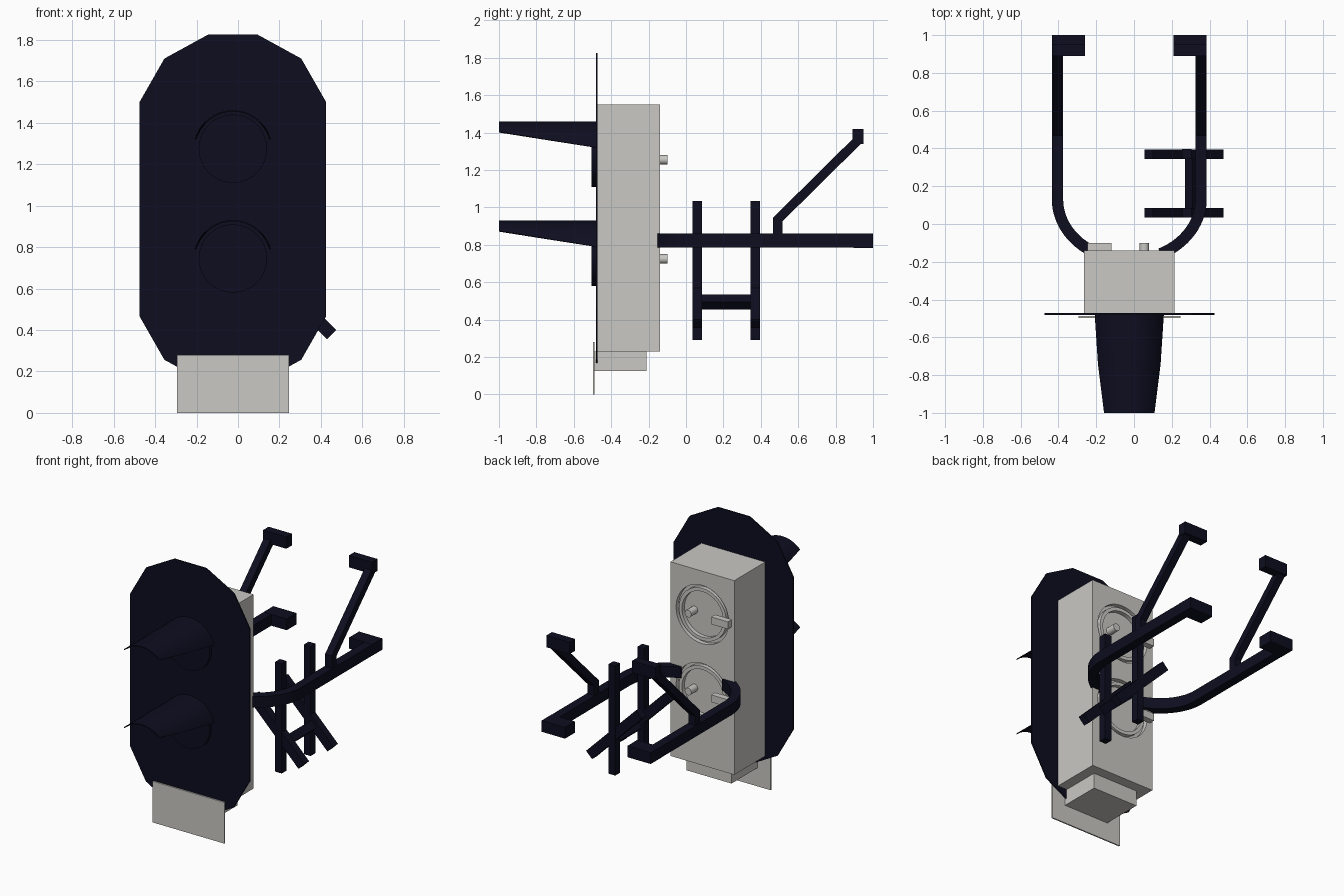
import bpy, bmesh, math
from mathutils import Vector

if "Cube" in bpy.data.objects:
    bpy.data.objects.remove(bpy.data.objects["Cube"])

CX = -0.025          # symmetry plane of the signal head


def material(name, rgb):
    m = bpy.data.materials.new(name)
    m.diffuse_color = (*rgb, 1)
    m.use_nodes = True
    m.node_tree.nodes["Principled BSDF"].inputs["Base Color"].default_value = m.diffuse_color
    return m


NAVY = material("dark navy", (0.004, 0.004, 0.014))
GREY = material("light grey", (0.59, 0.58, 0.55))


def finish(name, bm, mat, smooth=False):
    bmesh.ops.recalc_face_normals(bm, faces=bm.faces)
    me = bpy.data.meshes.new(name)
    bm.to_mesh(me)
    bm.free()
    me.materials.append(mat)
    if smooth:
        for p in me.polygons:
            p.use_smooth = True
        me.set_sharp_from_angle(angle=math.radians(35))
    ob = bpy.data.objects.new(name, me)
    bpy.context.collection.objects.link(ob)
    return ob


def prism(name, pts, axis, lo, hi, mat, smooth=False):
    """Extrude a 2D outline along an axis (outline uses the other two axes in order)."""
    def place(p, d):
        c = list(p)
        c.insert(axis, d)
        return c
    bm = bmesh.new()
    face = bm.faces.new([bm.verts.new(place(p, lo)) for p in pts])
    ext = bmesh.ops.extrude_face_region(bm, geom=[face])
    move = Vector((0, 0, 0))
    move[axis] = hi - lo
    bmesh.ops.translate(bm, vec=move,
                        verts=[v for v in ext["geom"] if isinstance(v, bmesh.types.BMVert)])
    return finish(name, bm, mat, smooth)


def box(name, x, y, z, mat):
    return prism(name, [(x[0], y[0]), (x[1], y[0]), (x[1], y[1]), (x[0], y[1])], 2, z[0], z[1], mat)


def disc(name, x, z, r, y0, y1, mat, n=32):
    pts = [(x + r * math.cos(2 * math.pi * i / n), z + r * math.sin(2 * math.pi * i / n))
           for i in range(n)]
    return prism(name, pts, 1, y0, y1, mat, True)


def ring(name, x, z, r_out, r_in, y0, y1, mat, n=40):
    bm = bmesh.new()
    loops = []
    for i in range(n):
        a = 2 * math.pi * i / n
        loops.append([bm.verts.new((x + r * math.cos(a), y, z + r * math.sin(a)))
                      for r, y in ((r_out, y0), (r_out, y1), (r_in, y1), (r_in, y0))])
    for i in range(n):
        a, b = loops[i], loops[(i + 1) % n]
        for k in range(4):
            bm.faces.new((a[k], a[(k + 1) % 4], b[(k + 1) % 4], b[k]))
    return finish(name, bm, mat, True)


def visor(name, zc, r=0.19, n=20, t=0.006):
    """Tube section cut off by a plane that rises towards the front."""
    bm = bmesh.new()
    rows = []
    for y, zlow in ((-0.475, zc + 0.05), (-0.74, zc + 0.0925), (-1.0, zc + 0.135)):
        amax = math.acos((zlow - zc) / r)
        angles = [amax * (2 * i / n - 1) for i in range(n + 1)]
        rows.append([[bm.verts.new((CX + q * math.sin(a), y, zc + q * math.cos(a))) for a in angles]
                     for q in (r, r - t)])
    for a, b in zip(rows, rows[1:]):
        for s in (0, 1):
            for i in range(n):
                bm.faces.new((a[s][i], a[s][i + 1], b[s][i + 1], b[s][i]))
        for i in (0, n):
            bm.faces.new((a[0][i], a[1][i], b[1][i], b[0][i]))
    for row in (rows[0], rows[-1]):
        for i in range(n):
            bm.faces.new((row[0][i], row[0][i + 1], row[1][i + 1], row[1][i]))
    return finish(name, bm, NAVY, True)


# Backboard with chamfered corners
quarter = [(0.45, 0.517), (0.33, 0.727), (0.12, 0.842)]
corner = quarter + [(-x, z) for x, z in reversed(quarter)]
outline = [(CX + x, 0.983 + z) for x, z in corner] + [(CX - x, 0.983 - z) for x, z in corner]
prism("backboard", outline, 1, -0.482, -0.472, NAVY)

# Housing, base box and number plate
housing = box("housing", (-0.265, 0.215), (-0.473, -0.14), (0.23, 1.55), GREY)
box("base_box", (-0.195, 0.145), (-0.488, -0.21), (0.125, 0.231), GREY)
box("lower_plate", (-0.295, 0.245), (-0.497, -0.488), (0, 0.28), GREY)

# Lamps on the front, round service hatches on the back
for label, zc in (("upper", 1.27), ("lower", 0.74)):
    visor(label + "_visor", zc)
    disc(label + "_lens", CX, zc + 0.005, 0.165, -0.505, -0.475, NAVY)
    zh = zc - 0.015
    cutter = disc(label + "_hatch_cutter", CX, zh, 0.198, -0.17, -0.1, GREY, 40)
    cutter.hide_render = True
    cutter.hide_viewport = True
    mod = housing.modifiers.new(label + "_hatch", "BOOLEAN")
    mod.operation = "DIFFERENCE"
    mod.solver = "EXACT"
    mod.object = cutter
    ring(label + "_hatch_ring", CX, zh, 0.178, 0.155, -0.171, -0.142, GREY)
    disc(label + "_hatch_knob", 0.055, zh, 0.025, -0.171, -0.10, GREY, 16)
    box(label + "_hatch_latch", (-0.245, -0.12), (-0.141, -0.10), (zh - 0.025, zh + 0.025), GREY)

# Mounting arms, one per side
for side, s in (("left", -1), ("right", 1)):
    def sx(*xs):
        return sorted(CX + s * x for x in xs)
    # Curved horizontal arm
    steps = [math.radians(64) * i / 14 for i in range(15)]
    outer = [(0.41, 1.0)] + [(0.41 * math.cos(t), 0.13 - 0.35 * math.sin(t)) for t in steps]
    inner = [(0.35, 1.0)] + [(0.35 * math.cos(t), 0.13 - 0.29 * math.sin(t)) for t in steps]
    pts = [(CX + s * x, y) for x, y in outer + inner[::-1]]
    prism(side + "_arm", pts, 2, 0.785, 0.86, NAVY, True)
    box(side + "_arm_foot", sx(0.235, 0.41), (0.895, 1.0), (0.784, 0.861), NAVY)
    # Cranked upper strut
    strut = [(0.465, 0.85), (0.515, 0.85), (0.515, 0.925), (0.94, 1.345),
             (0.905, 1.38), (0.465, 0.945)]
    a, b = sx(0.355, 0.405)
    prism(side + "_strut", strut, 0, a, b, NAVY)
    box(side + "_strut_foot", sx(0.235, 0.41), (0.89, 0.95), (1.34, 1.42), NAVY)

# Clamp frame on the right arm: posts, slanted braces and a cross bar
for label, y in (("front", 0.06), ("rear", 0.37)):
    box(label + "_post", (0.255, 0.305), (y - 0.026, y + 0.026), (0.29, 1.035), NAVY)
    brace = [(0.055, 0.73), (0.10, 0.775), (0.475, 0.40), (0.43, 0.355)]
    prism(label + "_brace", brace, 1, y - 0.025, y + 0.025, NAVY)
cross = [(0.27, 0.495), (0.31, 0.535), (0.35, 0.495), (0.31, 0.455)]
prism("cross_bar", cross, 1, 0.08, 0.35, NAVY)
